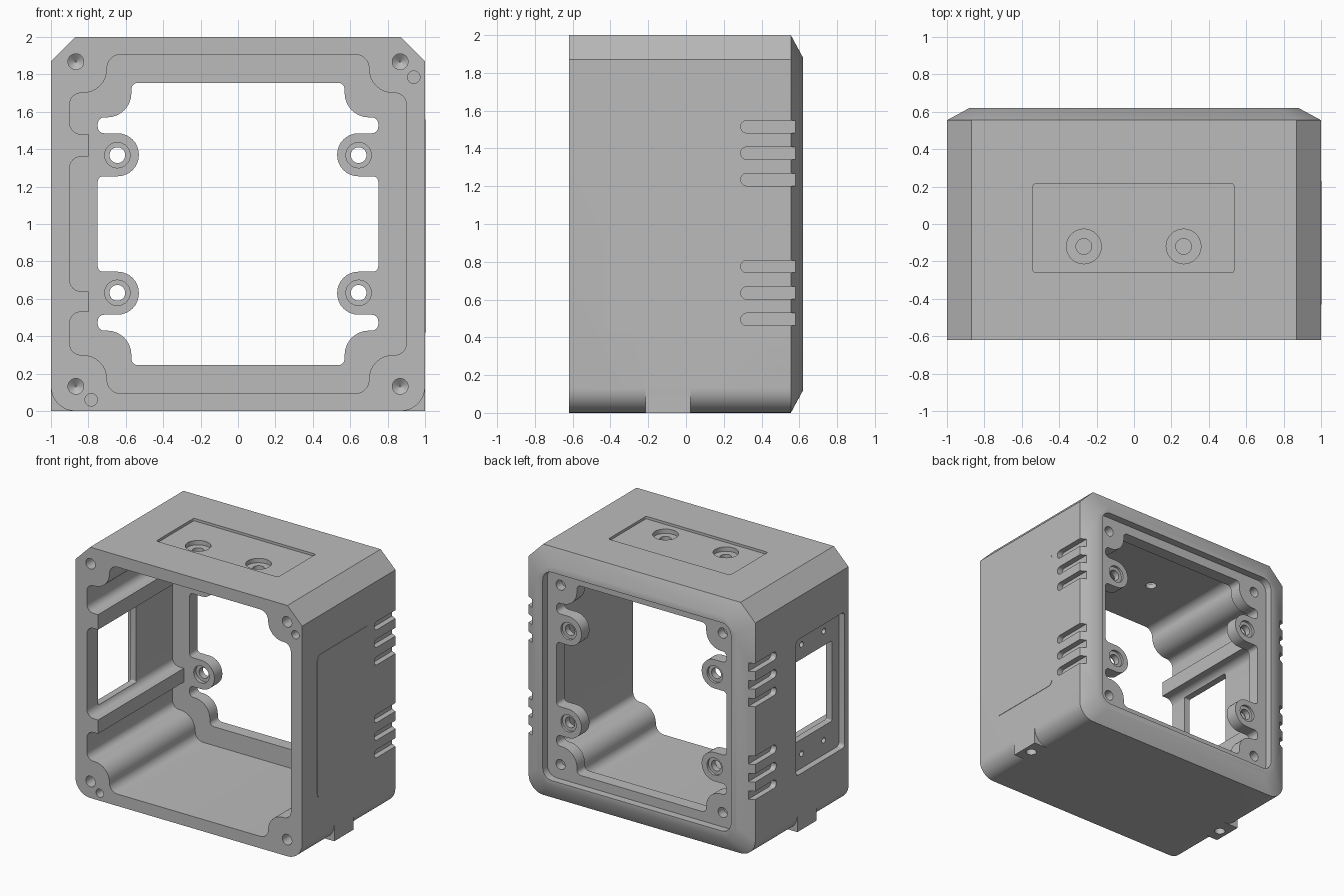
import bpy, bmesh
from math import sin, cos, pi, radians
from mathutils import Vector

if "Cube" in bpy.data.objects:
    bpy.data.objects.remove(bpy.data.objects["Cube"])

GREY = bpy.data.materials.new("plain_grey")
GREY.use_nodes = True
GREY.diffuse_color = (0.5, 0.5, 0.5, 1)
GREY.node_tree.nodes["Principled BSDF"].inputs["Base Color"].default_value = (0.5, 0.5, 0.5, 1)

MAP = {"X": lambda u, v, t: (t, u, v),
       "Y": lambda u, v, t: (u, t, v),
       "Z": lambda u, v, t: (u, v, t)}


def rounded(corners, steps=8):
    """Polygon from (u, v, radius) corners, each filleted by its radius."""
    out = []
    for i, (u, v, r) in enumerate(corners):
        p = Vector((u, v))
        if r == 0:
            out.append(p)
            continue
        a = (Vector(corners[i - 1][:2]) - p).normalized()
        b = (Vector(corners[(i + 1) % len(corners)][:2]) - p).normalized()
        # right-angled corners: the arc centre lies along both edges
        c = p + (a + b) * r
        for k in range(steps + 1):
            t = k / steps * pi / 2
            out.append(c - b * r * cos(t) - a * r * sin(t))
    return out


def rect(u0, u1, v0, v1, r=0):
    return rounded([(u0, v0, r), (u1, v0, r), (u1, v1, r), (u0, v1, r)])


def circle(u, v, r, n=28):
    return [Vector((u + r * cos(2 * pi * k / n), v + r * sin(2 * pi * k / n))) for k in range(n)]


def loft(name, axis, *sections):
    """Solid through (t, polygon) sections along an axis."""
    bm = bmesh.new()
    rings = [[bm.verts.new(MAP[axis](p[0], p[1], t)) for p in poly] for t, poly in sections]
    n = len(rings[0])
    for lo, hi in zip(rings, rings[1:]):
        for i in range(n):
            j = (i + 1) % n
            bm.faces.new((lo[i], lo[j], hi[j], hi[i]))
    bm.faces.new(rings[0][::-1])
    bm.faces.new(rings[-1])
    bmesh.ops.recalc_face_normals(bm, faces=bm.faces)
    mesh = bpy.data.meshes.new(name)
    bm.to_mesh(mesh)
    bm.free()
    mesh.materials.append(GREY)
    ob = bpy.data.objects.new(name, mesh)
    bpy.context.scene.collection.objects.link(ob)
    return ob


def combine(base, tool, operation="DIFFERENCE"):
    tool.hide_render = True
    mod = base.modifiers.new("cut", "BOOLEAN")
    mod.operation, mod.solver, mod.object = operation, "EXACT", tool
    bpy.context.view_layer.objects.active = base
    bpy.ops.object.modifier_apply(modifier=mod.name)
    bpy.data.objects.remove(tool)


def cut(axis, t0, t1, poly):
    combine(body, loft("cutter", axis, (t0, poly), (t1, poly)))


def four_fold(quarter, left=()):
    """Mirror an upper right quarter outline in x and about z = 1."""
    flip = [(u, 2 - v, r) for u, v, r in quarter]
    return (quarter + [(-u, v, r) for u, v, r in quarter[::-1]] + list(left)
            + [(-u, v, r) for u, v, r in flip] + flip[::-1])


# Outer shell: chamfered top corners, round bottom corners, tapered back edge
outer = rounded([(1, 0, 0.13), (1, 1.87, 0), (0.87, 2, 0),
                 (-0.87, 2, 0), (-1, 1.87, 0), (-1, 0, 0.13)])
back = [Vector((p.x * 0.88, 1 + (p.y - 1) * 0.88)) for p in outer]
body = loft("housing", "Y", (-0.62, outer), (0.555, outer), (0.62, back))

# Corner feet that square off the rounded bottom
for s in (-1, 1):
    pad = rect(min(s, s * 0.86), max(s, s * 0.86), -0.215, 0.025)
    combine(body, loft("foot", "Z", (0, pad), (0.14, pad)), "UNION")
    cut("Z", -0.1, 0.07, circle(s * 0.93, -0.1, 0.04))

# Main cavity with corner columns and two ribs along one wall
ribs = [(-0.9, 1.48, 0.06), (-0.8, 1.48, 0), (-0.8, 1.36, 0), (-0.9, 1.36, 0.06),
        (-0.9, 0.64, 0.06), (-0.8, 0.64, 0), (-0.8, 0.53, 0), (-0.9, 0.53, 0.06)]
cavity = [(0.9, 1.7, 0.06), (0.7, 1.7, 0.13), (0.7, 1.905, 0.07)]
cut("Y", -0.8, 0.46, rounded(four_fold(cavity, ribs)))

# Back pocket and the shaped opening around four screw bosses
cut("Y", 0.56, 0.8, rect(-0.83, 0.83, 0.17, 1.83, 0.08))
opening = [(0.75, 1.255, 0.03), (0.53, 1.255, 0.114), (0.53, 1.485, 0.114),
           (0.75, 1.485, 0.035), (0.75, 1.57, 0.035), (0.57, 1.57, 0.13), (0.57, 1.755, 0.035)]
cut("Y", 0.3, 0.7, rounded(four_fold(opening)))

for sx in (-1, 1):
    for sz in (-1, 1):
        # Boss holes with counterbores
        x, z = sx * 0.645, 1 + sz * 0.368
        cut("Y", 0.3, 0.7, circle(x, z, 0.042))
        cut("Y", 0.3, 0.49, circle(x, z, 0.068))
        cut("Y", 0.54, 0.7, circle(x, z, 0.068))
        # Blind screw holes in the back ledge and the front rim
        cut("Y", 0.49, 0.7, circle(sx * 0.715, 1 + sz * 0.715, 0.04))
        hole = (sx * 0.867, 1 + sz * 0.868)
        combine(body, loft("cutter", "Y", (-0.7, circle(*hole, 0.042)),
                           (-0.5, circle(*hole, 0.042)), (-0.47, circle(*hole, 0.004))))
for x, z in ((0.94, 1.785), (-0.785, 0.06)):
    cut("Y", -0.7, -0.52, circle(x, z, 0.033))

# Side vents: two groups of three slots on each side, open to the back
for s in (-1, 1):
    for mid in (0.635, 1.375):
        for k in (-1, 0, 1):
            z = mid + k * 0.14
            cut("X", s * 0.955, s * 1.2, rect(0.29, 0.8, z - 0.033, z + 0.033, 0.032))

# Window with a recessed surround and four small holes
cut("X", -1.2, -0.95, rect(-0.57, 0.04, 0.45, 1.53, 0.03))
cut("X", -1.2, -0.85, rect(-0.48, 0.0, 0.68, 1.32, 0.01))
for y in (-0.38, -0.1):
    for z in (0.565, 1.435):
        cut("X", -1.2, -0.86, circle(y, z, 0.022, 16))

# Top recess with two counterbored holes
cut("Z", 1.98, 2.2, rect(-0.54, 0.535, -0.26, 0.215, 0.015))
for x in (-0.268, 0.265):
    cut("Z", 1.945, 2.2, circle(x, -0.12, 0.093))
    cut("Z", 1.85, 2.2, circle(x, -0.12, 0.042))

# Thin raised panel on the other side
panel = rect(-0.43, 0.23, 0.42, 1.56, 0.04)
plate = loft("side_panel", "X", (0.998, panel), (1.003, panel))

for ob in (body, plate):
    bpy.ops.object.select_all(action="DESELECT")
    ob.select_set(True)
    bpy.context.view_layer.objects.active = ob
    bpy.ops.object.shade_smooth_by_angle(angle=radians(30))
